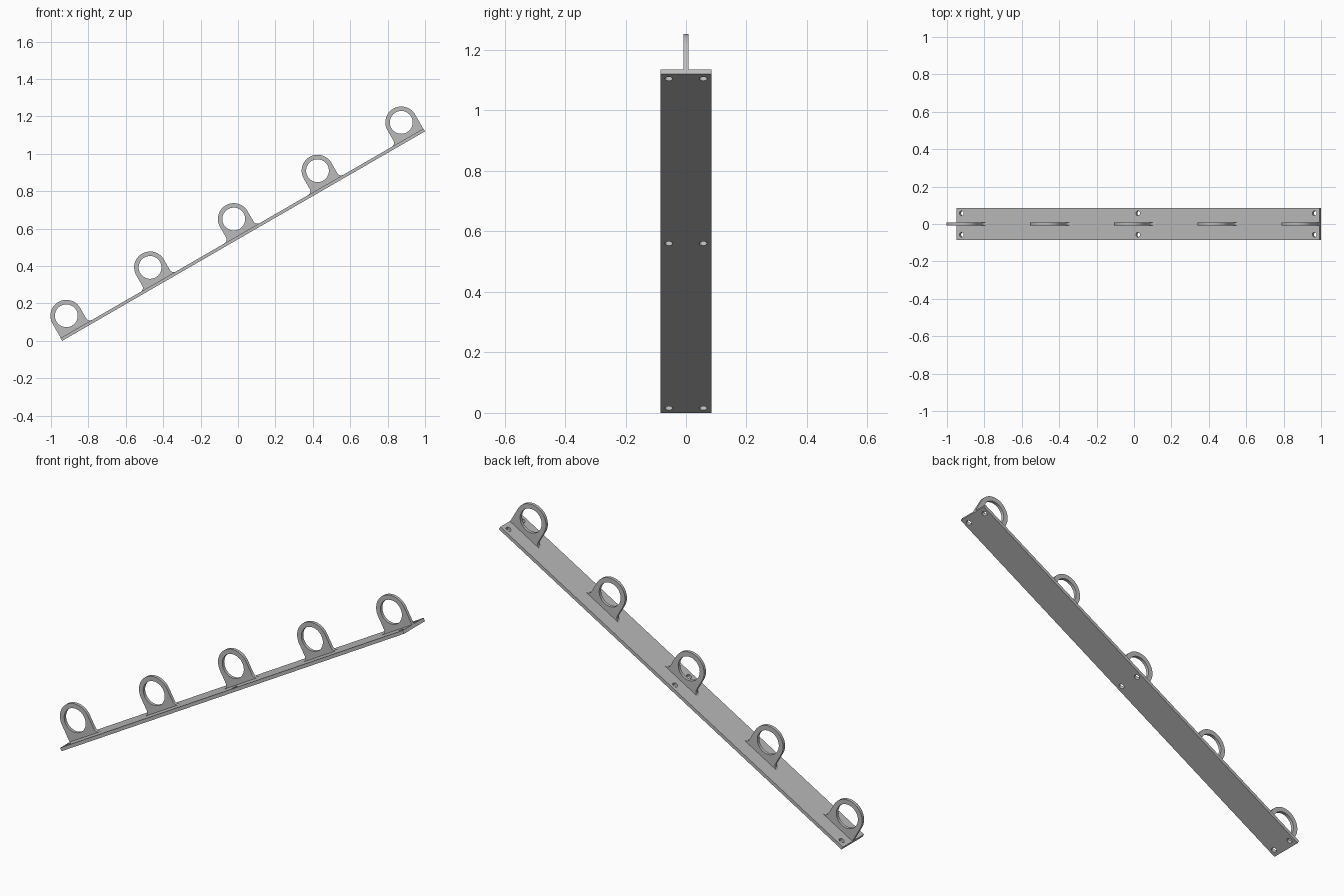
import bpy, bmesh
from math import radians, sin, cos, pi
from mathutils import Matrix, Vector

cube = bpy.data.objects.get("Cube")
if cube:
    bpy.data.objects.remove(cube, do_unlink=True)

# Main sizes: u runs along the slope, w is normal to the plate
LENGTH, HALF_W, THICK = 2.24, 0.085, 0.017
RING_R, HOLE_R, RING_H, LUG_T = 0.085, 0.061, 0.105, 0.016
FILLET, SPACING, COUNT = 0.024, 0.517, 5
SCREW_R, SCREW_Y, SCREW_IN = 0.013, 0.057, 0.031

steel = bpy.data.materials.new("grey_steel")
steel.use_nodes = True
GREY = (0.5, 0.5, 0.5, 1.0)
steel.diffuse_color = GREY
steel.node_tree.nodes["Principled BSDF"].inputs["Base Color"].default_value = GREY

slope = Matrix.Translation((-0.94, 0, 0)) @ Matrix.Rotation(radians(-30), 4, 'Y')


def arc(cx, cy, r, a0, a1, n):
    """Points on an arc, angles in degrees, both ends included."""
    angles = [radians(a0 + (a1 - a0) * i / n) for i in range(n + 1)]
    return [(cx + r * cos(a), cy + r * sin(a)) for a in angles]


def circle(cx, cy, r, n):
    return arc(cx, cy, r, 0, 360, n)[:-1]


def sheet(name, loops, thickness, matrix):
    """Flat part cut from an outline with holes, thickened about its plane."""
    curve = bpy.data.curves.new(name, 'CURVE')
    curve.dimensions = '2D'
    curve.fill_mode = 'BOTH'
    curve.extrude = thickness / 2
    for pts in loops:
        spline = curve.splines.new('POLY')
        spline.points.add(len(pts) - 1)
        for p, (x, y) in zip(spline.points, pts):
            p.co = (x, y, 0, 1)
        spline.use_cyclic_u = True
    obj = bpy.data.objects.new(name, curve)
    bpy.context.collection.objects.link(obj)
    bpy.ops.object.select_all(action='DESELECT')
    obj.select_set(True)
    bpy.context.view_layer.objects.active = obj
    bpy.ops.object.convert(target='MESH')
    obj = bpy.context.view_layer.objects.active
    # Weld the caps to the walls
    bm = bmesh.new()
    bm.from_mesh(obj.data)
    bmesh.ops.remove_doubles(bm, verts=bm.verts, dist=0.00005)
    bmesh.ops.recalc_face_normals(bm, faces=bm.faces)
    bm.to_mesh(obj.data)
    bm.free()
    obj.data.materials.clear()
    obj.data.materials.append(steel)
    obj.matrix_world = matrix
    bpy.ops.object.shade_smooth_by_angle(angle=radians(30))
    return obj


# Mounting plate with three pairs of screw holes
outline = [(0, -HALF_W), (LENGTH, -HALF_W), (LENGTH, HALF_W), (0, HALF_W)]
holes = [circle(u, s * SCREW_Y, SCREW_R, 24)
         for u in (SCREW_IN, LENGTH / 2, LENGTH - SCREW_IN) for s in (-1, 1)]
sheet("mounting_plate", [outline] + holes, THICK,
      slope @ Matrix.Translation((0, 0, THICK / 2)))


def foot(filleted):
    """Right-hand side of a lug, from the plate up to the ring."""
    if not filleted:
        return [(RING_R, THICK)]
    return arc(RING_R + FILLET, THICK + FILLET, FILLET, 270, 180, 8)


# Ring lugs: the two outer ones end flush with the plate
upright = Matrix.Rotation(radians(90), 4, 'X')
for i in range(COUNT):
    right = foot(i < COUNT - 1)
    left = [(-x, y) for x, y in reversed(foot(i > 0))]
    profile = right + arc(0, RING_H, RING_R, 0, 180, 32) + left
    u = LENGTH / 2 + (i - (COUNT - 1) / 2) * SPACING
    sheet(f"ring_lug_{i + 1}", [profile, circle(0, RING_H, HOLE_R, 48)], LUG_T,
          slope @ Matrix.Translation((u, 0, 0)) @ upright)
